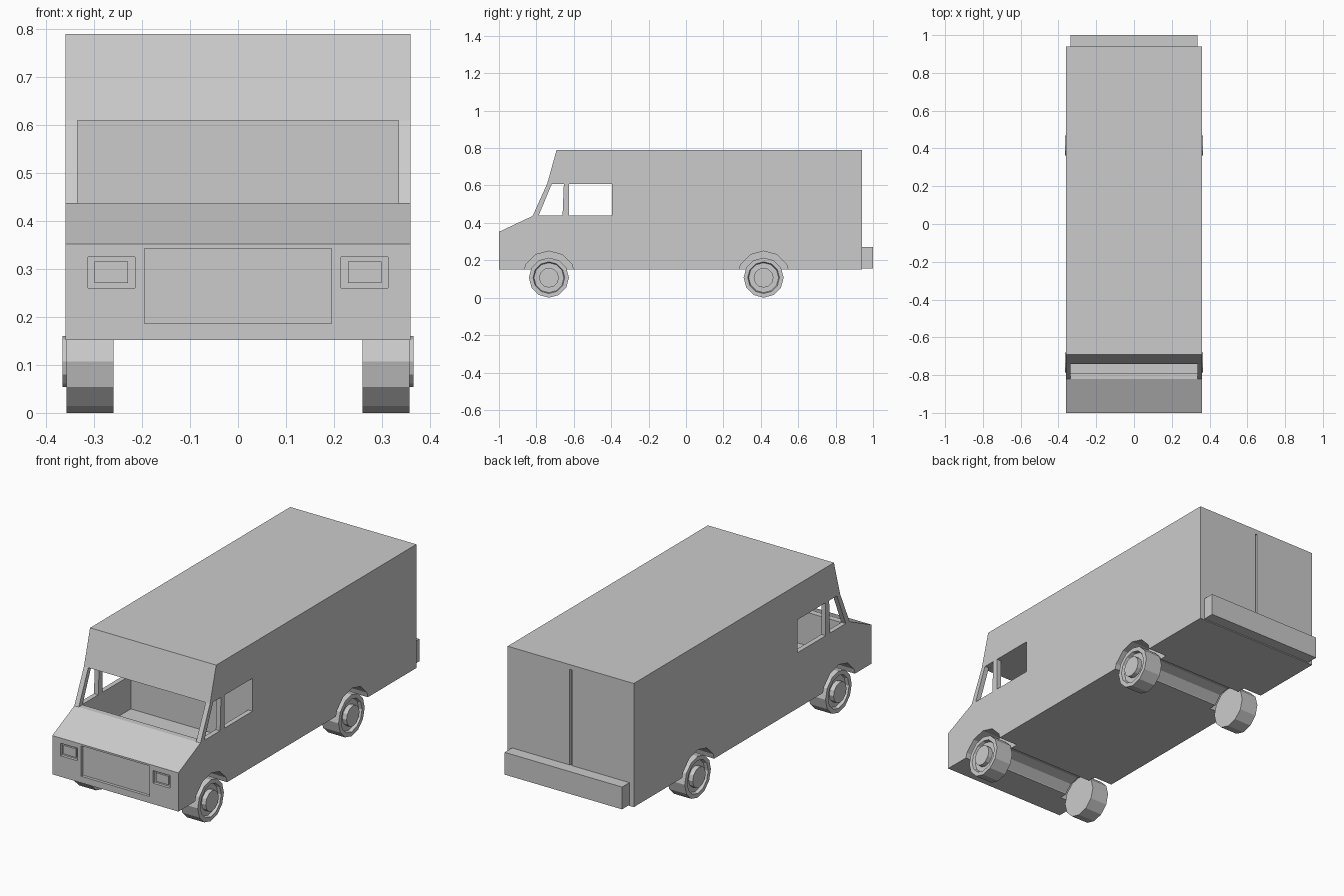
import bpy, bmesh, math
from mathutils import Vector

if "Cube" in bpy.data.objects:
    bpy.data.objects.remove(bpy.data.objects["Cube"])


def finish(name, bm):
    bmesh.ops.recalc_face_normals(bm, faces=bm.faces[:])
    me = bpy.data.meshes.new(name)
    bm.to_mesh(me)
    bm.free()
    ob = bpy.data.objects.new(name, me)
    bpy.context.collection.objects.link(ob)
    return ob


def prism(name, pts, x0, x1):
    """Side profile of (y, z) points, extruded across x."""
    bm = bmesh.new()
    face = bm.faces.new([bm.verts.new((x0, y, z)) for y, z in pts])
    ext = bmesh.ops.extrude_face_region(bm, geom=[face])
    moved = [v for v in ext["geom"] if isinstance(v, bmesh.types.BMVert)]
    bmesh.ops.translate(bm, verts=moved, vec=(x1 - x0, 0, 0))
    return finish(name, bm)


def box(name, x0, x1, y0, y1, z0, z1):
    return prism(name, [(y0, z0), (y1, z0), (y1, z1), (y0, z1)], x0, x1)


def circle(y, z, r, n=12):
    return [(y + r * math.sin(2 * math.pi * i / n), z + r * math.cos(2 * math.pi * i / n))
            for i in range(n)]


def cut(target, cutter):
    cutter.hide_render = True
    mod = target.modifiers.new("cut", "BOOLEAN")
    mod.operation = "DIFFERENCE"
    mod.solver = "EXACT"
    mod.object = cutter
    bpy.context.view_layer.objects.active = target
    bpy.ops.object.modifier_apply(modifier=mod.name)
    bpy.data.objects.remove(cutter)


def wheel(name, side, y):
    """Twelve-sided tyre with a dished rim and raised hub, spun about x."""
    profile = [(.26, 0), (.26, .107), (.358, .107), (.358, .085),
               (.342, .08), (.342, .053), (.366, .053), (.366, 0)]
    bm = bmesh.new()
    vs = [bm.verts.new((side * x, y, WHEEL_Z + r)) for x, r in profile]
    es = [bm.edges.new(p) for p in zip(vs, vs[1:])]
    bmesh.ops.spin(bm, geom=vs + es, cent=Vector((0, y, WHEEL_Z)), axis=Vector((1, 0, 0)),
                   angle=2 * math.pi, steps=12)
    bmesh.ops.remove_doubles(bm, verts=bm.verts[:], dist=1e-4)
    return finish(name, bm)


W = .36
WHEEL_Z = .107
AXLES = {"front": -.733, "rear": .415}

# Van body
body = prism("body", [(-1, .152), (-1, .352), (-.82, .437), (-.742, .61), (-.692, .79),
                      (.94, .79), (.94, .152)], -W, W)

# Open cab with windscreen opening and dashboard ledge
cut(body, prism("cab_cut", [(-.395, .265), (-.79, .265), (-.79, .437), (-.9, .437),
                            (-.9, .61), (-.395, .61)], -.335, .335))

# Side windows
cut(body, prism("quarter_window_cut", [(-.788, .439), (-.66, .439), (-.653, .609),
                                       (-.717, .609)], -.5, .5))
cut(body, box("door_window_cut", -.5, .5, -.625, -.396, .439, .609))

# Wheel arches and the narrower axle tunnels between them
for y in AXLES.values():
    cut(body, prism("axle_tunnel_cut", circle(y, WHEEL_Z, .1), -.5, .5))
    for s in (-1, 1):
        cut(body, prism("arch_cut", circle(y, WHEEL_Z, .142), s * .25, s * .5))

# Recessed grille panel and rear door gap
cut(body, box("grille_cut", -.195, .195, -1.1, -.985, .186, .343))
cut(body, box("door_gap_cut", -.006, .006, .925, 1.1, .2, .765))

# Headlights set in recesses
for s, side in ((-1, "left"), (1, "right")):
    cut(body, box("headlight_cut", s * .215, s * .313, -1.1, -.985, .26, .325))
    box(side + "_headlight", s * .229, s * .299, -.995, -.98, .271, .316)

# Rear bumper
box("rear_bumper", -.335, .335, .935, 1, .157, .272)

# Wheels
for axle, y in AXLES.items():
    for s, side in ((-1, "left"), (1, "right")):
        wheel(f"{axle}_{side}_wheel", s, y)
